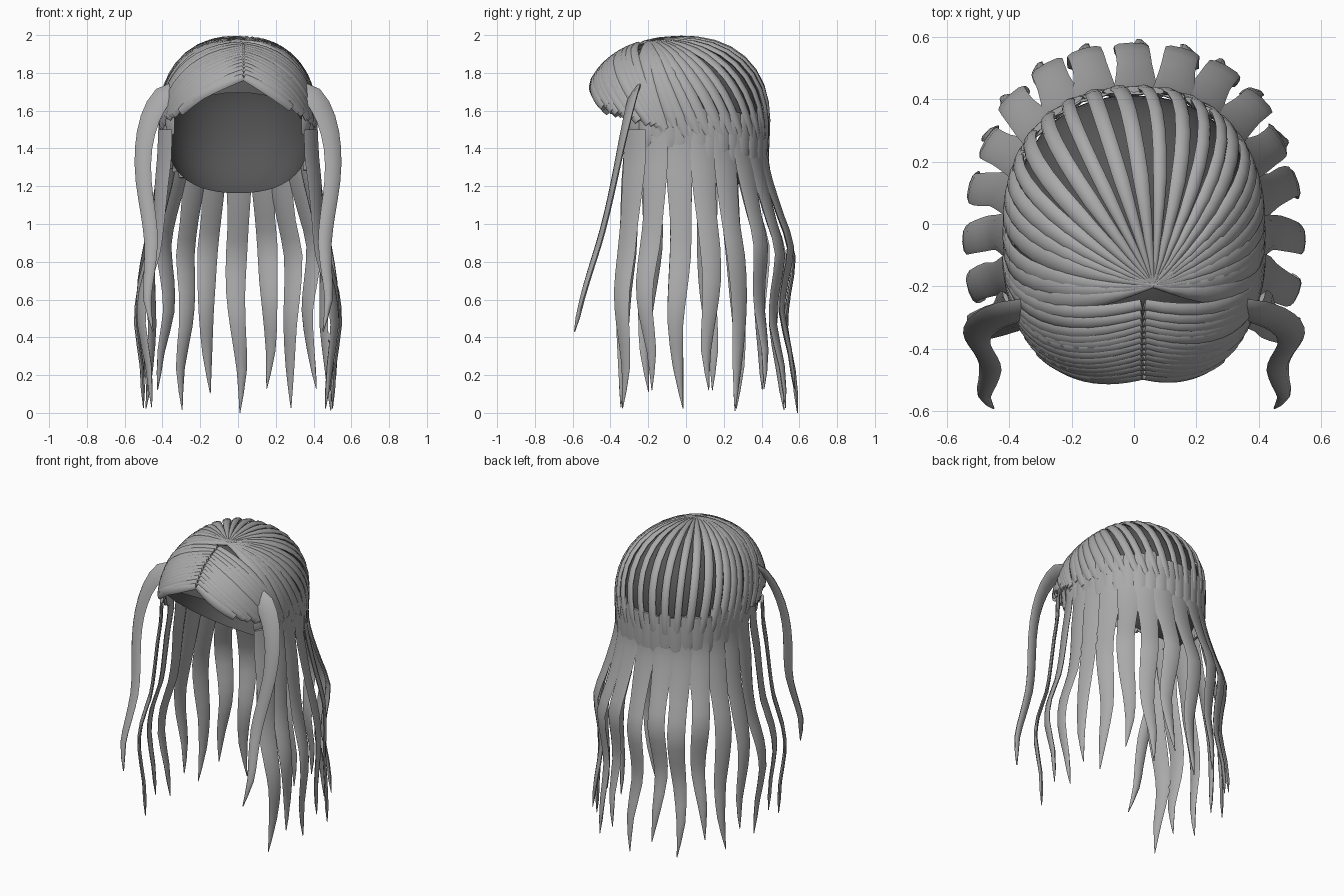
import bpy, bmesh, math, random
from mathutils import Vector

random.seed(4)
cube = bpy.data.objects.get("Cube")
if cube:
    bpy.data.objects.remove(cube, do_unlink=True)


def material(name, value):
    m = bpy.data.materials.new(name)
    m.use_nodes = True
    col = (value, value, value, 1)
    m.diffuse_color = col
    m.node_tree.nodes["Principled BSDF"].inputs["Base Color"].default_value = col
    return m


HAIR = material("hair grey", 0.40)
SCALP = material("scalp dark grey", 0.09)

# Head shape: a slightly squared ellipsoid, longer at the front
CENTRE = Vector((0, -0.02, 1.54))
RX, RY_BACK, RY_FRONT, RZ, POWER = 0.395, 0.44, 0.485, 0.43, 2.3


def ry(y):
    return RY_BACK if y > 0 else RY_FRONT


def on_head(d, lift=0.0):
    """Point of the head in direction d from its centre."""
    total = abs(d.x / RX) ** POWER + abs(d.y / ry(d.y)) ** POWER + abs(d.z / RZ) ** POWER
    return CENTRE + d * total ** (-1 / POWER) + d.normalized() * lift


def outward(angle):
    return Vector((math.sin(angle), math.cos(angle), 0))


def at_height(angle, z, lift=0.0):
    """Point of the head at a compass angle (0 = back) and height."""
    e = outward(angle)
    flat = (abs(e.x / RX) ** POWER + abs(e.y / ry(e.y)) ** POWER) ** (-1 / POWER)
    h = abs((z - CENTRE.z) / RZ)
    r = flat * max(0, 1 - h ** POWER) ** (1 / POWER) + lift
    return Vector((CENTRE.x, CENTRE.y, z)) + e * r


def on_top(x, y):
    y -= CENTRE.y
    h = max(0, 1 - abs(x / RX) ** POWER - abs(y / ry(y)) ** POWER)
    return Vector((x, y + CENTRE.y, CENTRE.z + RZ * h ** (1 / POWER)))


def smooth(values):
    """Insert a rounded midpoint between each pair of points or widths."""
    out = [values[0]]
    last = len(values) - 1
    for i in range(last):
        a, d = values[max(i - 1, 0)], values[min(i + 2, last)]
        b, c = values[i], values[i + 1]
        out += [(b + c) * 0.5625 - (a + d) * 0.0625, c]
    return out


def add_ribbon(bm, points, normals, widths, thick, sides=8):
    """Flattened tube along the points; widths and thick are half sizes."""
    rings = []
    last = len(points) - 1
    for i, p in enumerate(points):
        tangent = (points[min(i + 1, last)] - points[max(i - 1, 0)]).normalized()
        side = tangent.cross(normals[i]).normalized()
        up = side.cross(tangent)
        t = min(thick, widths[i])
        rings.append([bm.verts.new(p + side * widths[i] * math.cos(k * math.tau / sides)
                                   + up * t * math.sin(k * math.tau / sides))
                      for k in range(sides)])
    for a, b in zip(rings, rings[1:]):
        for k in range(sides):
            n = (k + 1) % sides
            bm.faces.new((a[k], a[n], b[n], b[k]))
    bm.faces.new(rings[0][::-1])
    bm.faces.new(rings[-1])


def finish(bm, name, mat):
    if mat is HAIR:
        bmesh.ops.recalc_face_normals(bm, faces=bm.faces)
    me = bpy.data.meshes.new(name)
    bm.to_mesh(me)
    bm.free()
    me.materials.append(mat)
    ob = bpy.data.objects.new(name, me)
    bpy.context.collection.objects.link(ob)
    bpy.ops.object.select_all(action='DESELECT')
    ob.select_set(True)
    bpy.context.view_layer.objects.active = ob
    bpy.ops.object.shade_smooth_by_angle(angle=math.radians(50))


def head_strand(bm, start, end, width_at, lift, thick, steps=12):
    """Strand that follows the head from start to end."""
    a, b = (start - CENTRE).normalized(), (end - CENTRE).normalized()
    dirs = [a.slerp(b, i / steps) for i in range(steps + 1)]
    add_ribbon(bm, [on_head(d, lift) for d in dirs], dirs,
               [width_at(i / steps) for i in range(steps + 1)], thick)


# Scalp cap, open towards the face and neck
bm = bmesh.new()
bmesh.ops.create_uvsphere(bm, u_segments=40, v_segments=24, radius=1)
for v in bm.verts:
    v.co = on_head(v.co.copy(), -0.008)
bmesh.ops.bisect_plane(bm, geom=bm.verts[:] + bm.edges[:] + bm.faces[:],
                       plane_co=(0, 0, 1.325), plane_no=(0, 0.78, 1), clear_inner=True)
finish(bm, "scalp_cap", SCALP)

# Strands fanning from the crown: slim at the back, overlapping at the sides
bm = bmesh.new()
CROWN = on_top(0.06, -0.19)
COUNT = 25
for i in range(COUNT):
    u = 2 * i / (COUNT - 1) - 1
    end = at_height(math.radians(104) * u, 1.36 + 0.15 * abs(u) + random.uniform(-0.03, 0.03))
    wide = 0.024 + 0.022 * max(0, abs(u) - 0.35) + random.uniform(-0.002, 0.003)
    head_strand(bm, CROWN, end,
                lambda t: wide * min(1, 0.25 + 2.2 * t) * (1 if t < 0.95 else 0.5),
                0.015, 0.012)
finish(bm, "crown_strands", HAIR)

# Fringe swept from the centre parting to both sides
for s, label in ((1, "left"), (-1, "right")):
    bm = bmesh.new()
    rows = 13
    for i in range(rows):
        u = i / (rows - 1)
        start = on_top(0.028 + s * 0.004, -0.25 - 0.205 * u ** 0.8)
        end = at_height(s * math.radians(103 + 43 * u),
                        1.51 + 0.11 * u + random.uniform(-0.02, 0.02))
        head_strand(bm, start, end,
                    lambda t: 0.021 + 0.012 * math.sin(math.pi * min(1, t * 0.9)),
                    0.018 + 0.014 * u, 0.014)
    finish(bm, label + "_fringe", HAIR)

# Short strands around the nape that close the gaps under the crown strands
bm = bmesh.new()
COUNT = 31
for i in range(COUNT):
    u = 2 * i / (COUNT - 1) - 1
    angle = math.radians(126) * u
    low = 1.23 + 0.22 * abs(u) ** 1.5 + random.uniform(-0.03, 0.03)
    high = 1.59 + random.uniform(-0.025, 0.025)
    pts = []
    for k in range(6):
        z = high + (low - high) * k / 5
        p = at_height(angle, max(z, CENTRE.z), 0.012 - 0.012 * (k / 5) ** 3)
        pts.append(Vector((p.x, p.y, z)))
    add_ribbon(bm, pts, [outward(angle)] * 6, [0.034, 0.042, 0.043, 0.042, 0.038, 0.024], 0.010)
finish(bm, "nape_strands", HAIR)

# Long wavy locks hanging around the back and sides
STEPS = (0, 0.1, 0.2, 0.33, 0.45, 0.58, 0.7, 0.85, 1)
BACK_WAVE = (0.005, 0.005, 0.035, 0.095, 0.15, 0.125, 0.11, 0.15, 0.17)
SIDE_WAVE = (0.005, 0.01, 0.03, 0.05, 0.075, 0.13, 0.145, 0.115, 0.105)
HALF_WIDTH = (0.066, 0.07, 0.066, 0.056, 0.056, 0.05, 0.041, 0.027, 0.002)
# Compass angle and share of the back wave for each lock, from the back round to the front
LOCKS = ((0, 1), (16, 1), (29, 1), (43, 0.9), (58, 0.6), (74, 0.3), (92, 0), (110, 0), (123, 0))
for k in range(-8, 9):
    bm = bmesh.new()
    degrees, blend = LOCKS[abs(k)]
    angle = math.radians(math.copysign(degrees, k))
    e = outward(angle)
    across = Vector((e.y, -e.x, 0))
    tip = 0.1 * (k % 2) + random.uniform(0, 0.03) * (k != 0)
    extra = 0.025 if abs(k) == 8 else 0
    pts = []
    for t, back, side in zip(STEPS, BACK_WAVE, SIDE_WAVE):
        p = at_height(angle, CENTRE.z, back * blend + side * (1 - blend) + extra)
        p += across * 0.024 * t * math.sin(9 * t + 1.3 * k)
        pts.append(Vector((p.x, p.y, 1.5 + (tip - 1.5) * t)))
    pts = smooth(pts)
    add_ribbon(bm, pts, [e] * len(pts), smooth(HALF_WIDTH), 0.011)
    place = "back" if k == 0 else ("left" if k > 0 else "right")
    finish(bm, f"{place}_lock_{abs(k)}", HAIR)

# Two long face-framing tresses
TRESS = ((0.31, -0.26, 1.71), (0.395, -0.28, 1.68), (0.465, -0.31, 1.56), (0.50, -0.345, 1.40),
         (0.50, -0.38, 1.23), (0.475, -0.42, 1.05), (0.46, -0.46, 0.90), (0.47, -0.51, 0.74),
         (0.48, -0.55, 0.60), (0.45, -0.59, 0.43))
TRESS_WIDTH = (0.045, 0.06, 0.056, 0.048, 0.043, 0.04, 0.037, 0.03, 0.022, 0.003)
for s, label in ((1, "left"), (-1, "right")):
    bm = bmesh.new()
    pts = smooth([Vector((s * x, y, z)) for x, y, z in TRESS])
    add_ribbon(bm, pts, [Vector((s * 0.25, -0.85, 0.45))] * len(pts), smooth(TRESS_WIDTH), 0.014)
    finish(bm, label + "_front_tress", HAIR)
